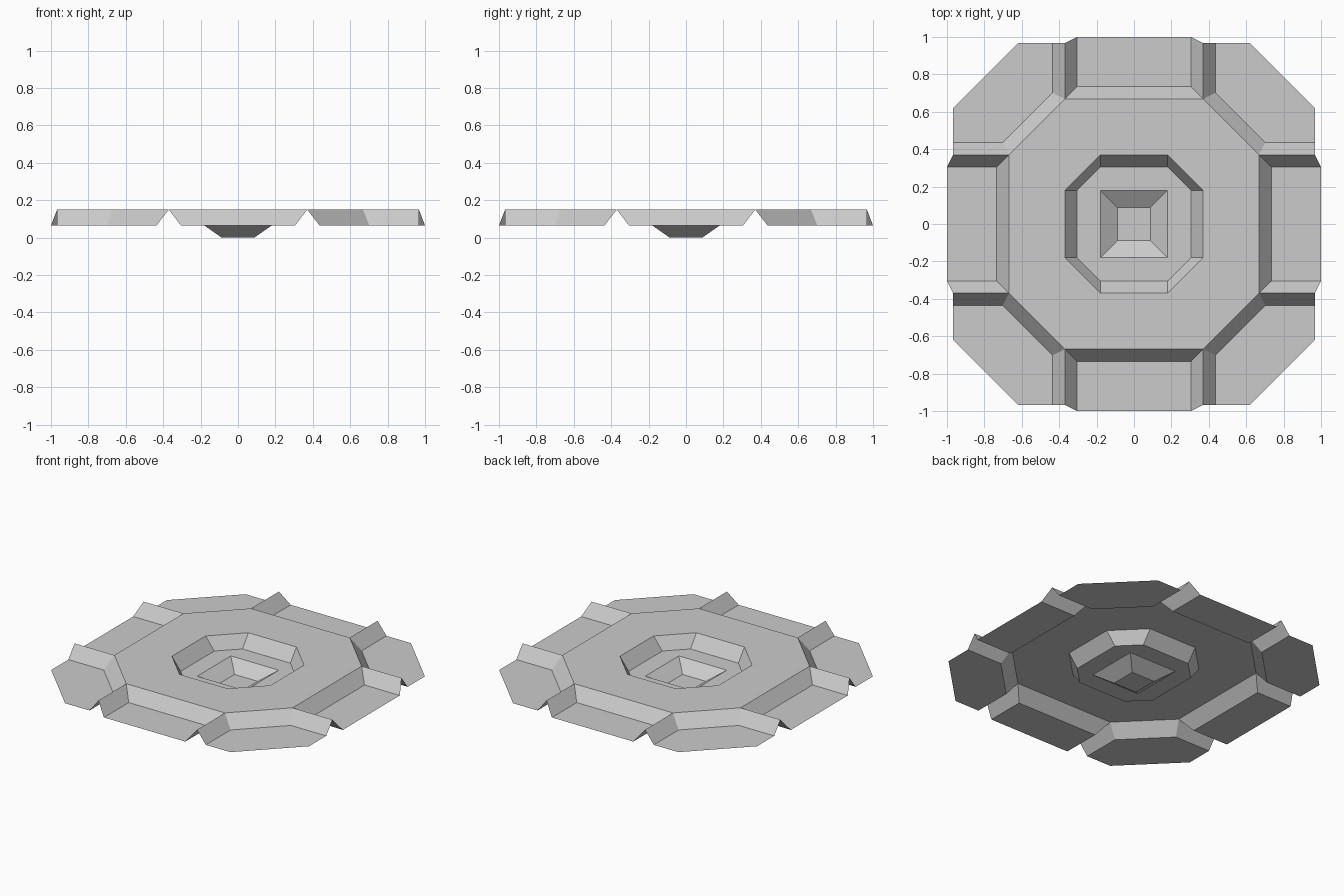
import bpy, bmesh
from mathutils import Matrix, Vector

if "Cube" in bpy.data.objects:
    bpy.data.objects.remove(bpy.data.objects["Cube"])

TOP, MID, LOW = 0.15, 0.065, 0.0   # raised, recessed and pit heights


def finish(name, bm):
    bmesh.ops.remove_doubles(bm, verts=bm.verts, dist=1e-4)
    for f in bm.faces:             # sheet surface: everything faces up
        f.normal_update()
        if f.normal.z < 0:
            f.normal_flip()
    mesh = bpy.data.meshes.new(name)
    bm.to_mesh(mesh)
    bm.free()
    ob = bpy.data.objects.new(name, mesh)
    bpy.context.collection.objects.link(ob)


def octagon(bm, a, b, z):
    """Octagon reaching a on each axis, straight sides of half-length b."""
    pts = [(a, -b), (a, b), (b, a), (-b, a), (-a, b), (-a, -b), (-b, -a), (b, -a)]
    return [bm.verts.new((x, y, z)) for x, y in pts]


def stepped(name, rings, cap=False):
    """Bridge octagons in order; a == b collapses to a square."""
    bm = bmesh.new()
    loops = [octagon(bm, *r) for r in rings]
    for p, q in zip(loops, loops[1:]):
        for i in range(8):
            j = (i + 1) % 8
            bm.faces.new((p[i], p[j], q[j], q[i]))
    if cap:
        bm.faces.new(loops[-1])
    finish(name, bm)


def four_way(name, faces):
    """Repeat a set of polygons at every quarter turn."""
    bm = bmesh.new()
    for k in range(4):
        rot = Matrix.Rotation(k * 1.5707963, 3, 'Z')
        for f in faces:
            bm.faces.new([bm.verts.new(rot @ Vector(p)) for p in f])
    finish(name, bm)


# Raised octagonal deck
stepped("raised_deck", [(0.668, 0.37, TOP), (0.369, 0.18, TOP)])

# Recessed centre with square pit
stepped("centre_recess", [(0.369, 0.18, TOP), (0.304, 0.18, MID), (0.18, 0.18, MID),
                          (0.087, 0.087, LOW)], cap=True)

# Side panels: sunken floor, inner slope and two flanking slopes
fi, fo = 0.735, 1.0
side = [[(-0.305, fi, MID), (0.305, fi, MID), (0.305, fo, MID), (-0.305, fo, MID)],
        [(-0.37, 0.668, TOP), (0.37, 0.668, TOP), (0.305, fi, MID), (-0.305, fi, MID)]]
for s in (-1, 1):
    side.append([(s * 0.305, fi, MID), (s * 0.37, 0.668, TOP),
                 (s * 0.37, 0.967, TOP), (s * 0.305, fo, MID)])
four_way("side_panels", side)

# Corner panels: chamfered floor, diagonal slope and two slopes up to the ridges
e, c, d = 0.967, 0.436, 0.702
a, b = (c, d, MID), (d, c, MID)
p, q = (0.37, 0.668, TOP), (0.668, 0.37, TOP)
corner = [[a, b, (e, c, MID), (e, 0.62, MID), (0.62, e, MID), (c, e, MID)],
          [p, q, b, a],
          [p, a, (c, e, MID), (0.37, e, TOP)],
          [q, b, (e, c, MID), (e, 0.37, TOP)]]
four_way("corner_panels", corner)
